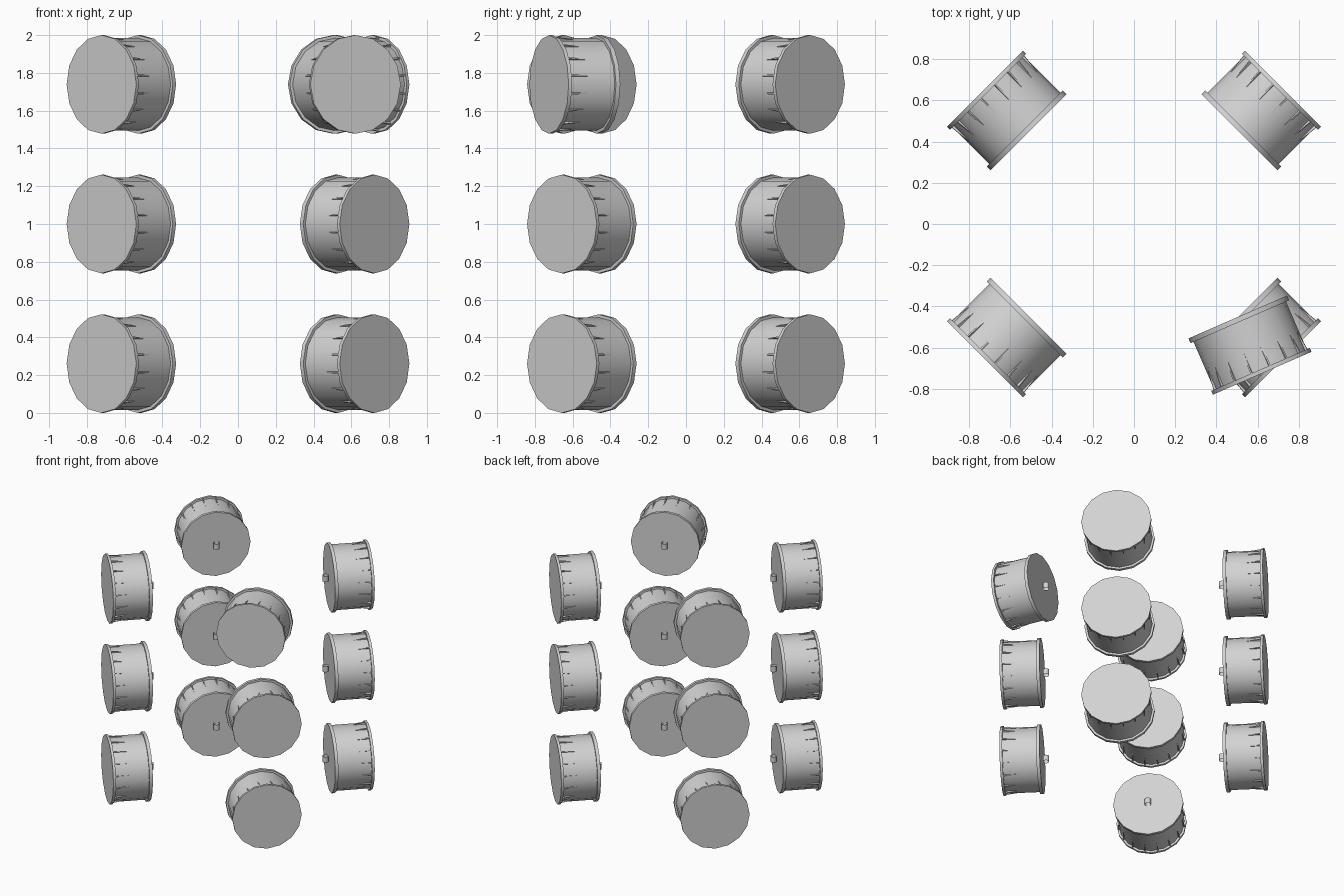
import bpy
import bmesh
from math import cos, sin, pi, radians
from mathutils import Matrix

cube = bpy.data.objects.get("Cube")
if cube:
    bpy.data.objects.remove(cube)

SIDES = 16
RADIUS = 0.261        # flange radius
BODY = 0.245          # barrel radius
INNER, OUTER = 0.027, 0.325   # end faces, measured from the hinge axis

grey = bpy.data.materials.new("light grey")
grey.use_nodes = True
colour = (0.65, 0.65, 0.65, 1)
grey.diffuse_color = colour
grey.node_tree.nodes["Principled BSDF"].inputs["Base Color"].default_value = colour


def finish(bm, name):
    bmesh.ops.recalc_face_normals(bm, faces=bm.faces)
    mesh = bpy.data.meshes.new(name)
    bm.to_mesh(mesh)
    bm.free()
    mesh.materials.append(grey)
    mesh.shade_smooth()
    mesh.set_sharp_from_angle(angle=radians(30))
    return mesh


def lathe(name, profile, sides, caps=True):
    """Revolve (distance, radius) points around the local x axis."""
    bm = bmesh.new()
    rings = [[bm.verts.new((x, r * sin(2 * pi * i / sides), r * cos(2 * pi * i / sides)))
              for i in range(sides)] for x, r in profile]
    for a, b in zip(rings, rings[1:]):
        for i in range(sides):
            j = (i + 1) % sides
            bm.faces.new((a[i], a[j], b[j], b[i]))
    if caps:
        bm.faces.new(rings[0])
        bm.faces.new(rings[-1])
    return finish(bm, name)


def make_ribs(name):
    """Thin wedge gussets between the outer flange and the barrel."""
    bm = bmesh.new()
    start, end = OUTER - 0.018, OUTER - 0.12
    base = BODY * cos(pi / SIDES)
    wedge = [(start, base - 0.01), (start, base + 0.013), (end, base + 0.001), (end, base - 0.01)]
    for k in range(SIDES):
        turn = Matrix.Rotation(2 * pi * (k + 0.5) / SIDES, 3, "X")
        left, right = [[bm.verts.new(turn @ Matrix.Translation((x, y, z)).translation)
                        for x, z in wedge] for y in (-0.004, 0.004)]
        bm.faces.new(left)
        bm.faces.new(right)
        for i in range(4):
            j = (i + 1) % 4
            bm.faces.new((left[i], left[j], right[j], right[i]))
    return finish(bm, name)


# Shared parts: barrel with flanges, ribs, open hinge tube
drum = lathe("drum", [(INNER, RADIUS), (INNER + 0.025, RADIUS), (INNER + 0.025, BODY),
                      (OUTER - 0.02, BODY), (OUTER - 0.02, RADIUS), (OUTER, RADIUS)], SIDES)
ribs = make_ribs("ribs")
tube = lathe("hinge_tube", [(-0.023, 0.024), (0.023, 0.024)], 16, caps=False)
upright = Matrix.Rotation(pi / 2, 4, "Y")

# Three tiers of four drums, each facing outwards on its hinge
for tier, z in zip(("lower", "middle", "upper"), (RADIUS, 1.0, 2 - RADIUS)):
    for sx, side in ((1, "left"), (-1, "right")):
        for sy, end in ((-1, "front"), (1, "back")):
            angle = {(1, 1): 45, (-1, 1): 135, (-1, -1): 225, (1, -1): 315}[sx, sy]
            # One drum is swung round on its hinge
            if (tier, side, end) == ("upper", "left", "front"):
                angle -= 21.5
            place = Matrix.Translation((0.493 * sx, 0.427 * sy, z)) @ \
                Matrix.Rotation(radians(angle), 4, "Z")
            for mesh, local in ((drum, Matrix()), (ribs, Matrix()), (tube, upright)):
                ob = bpy.data.objects.new(f"{tier}_{end}_{side}_{mesh.name}", mesh)
                bpy.context.collection.objects.link(ob)
                ob.matrix_world = place @ local
